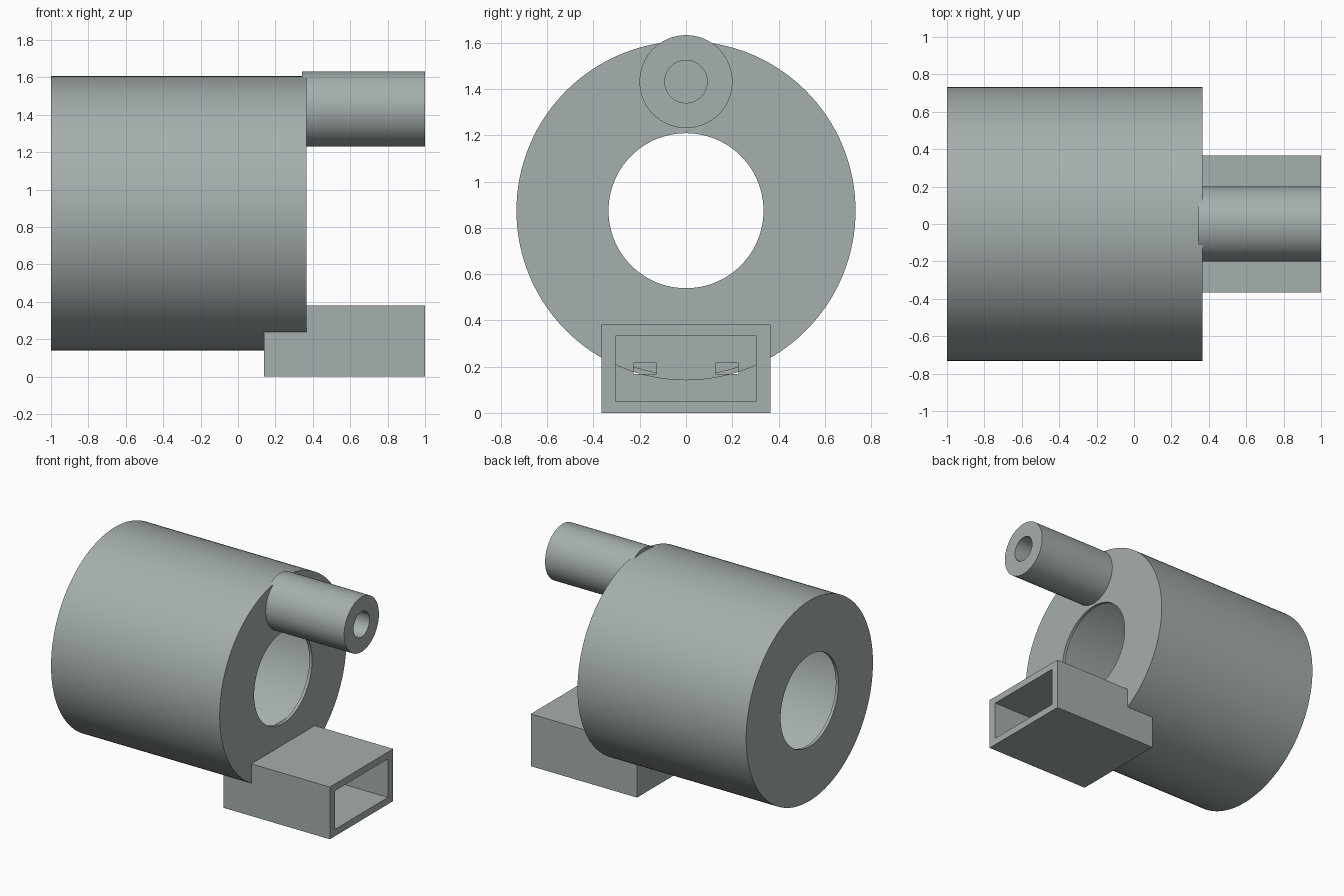
import bpy, bmesh, math
from mathutils import Matrix, Vector

if "Cube" in bpy.data.objects:
    bpy.data.objects.remove(bpy.data.objects["Cube"])

grey = bpy.data.materials.new("blue_grey")
grey.diffuse_color = (0.38, 0.425, 0.425, 1)
grey.use_nodes = True
grey.node_tree.nodes["Principled BSDF"].inputs["Base Color"].default_value = grey.diffuse_color


def to_object(name, bm):
    bmesh.ops.recalc_face_normals(bm, faces=bm.faces[:])
    mesh = bpy.data.meshes.new(name)
    bm.to_mesh(mesh)
    bm.free()
    mesh.materials.append(grey)
    ob = bpy.data.objects.new(name, mesh)
    bpy.context.collection.objects.link(ob)
    return ob


def activate(ob):
    bpy.ops.object.select_all(action='DESELECT')
    ob.select_set(True)
    bpy.context.view_layer.objects.active = ob


def lathe_x(name, profile, z, sides):
    """Revolve a closed (x, radius) profile around a horizontal x axis at height z."""
    bm = bmesh.new()
    rings = []
    for i in range(sides):
        a = 2 * math.pi * i / sides
        rings.append([bm.verts.new((x, r * math.sin(a), z + r * math.cos(a)))
                      for x, r in profile])
    n = len(profile)
    for i in range(sides):
        a, b = rings[i], rings[(i + 1) % sides]
        for j in range(n):
            k = (j + 1) % n
            bm.faces.new((a[j], a[k], b[k], b[j]))
    ob = to_object(name, bm)
    activate(ob)
    bpy.ops.object.shade_smooth_by_angle(angle=math.radians(30))
    return ob


def box(name, lo, hi):
    lo, hi = Vector(lo), Vector(hi)
    bm = bmesh.new()
    bmesh.ops.create_cube(bm, size=1, matrix=Matrix.Translation((lo + hi) / 2)
                          @ Matrix.Diagonal((*(hi - lo), 1)))
    return to_object(name, bm)


def cut(ob, cutters):
    for c in cutters:
        mod = ob.modifiers.new("cut", 'BOOLEAN')
        mod.operation, mod.solver, mod.object = 'DIFFERENCE', 'EXACT', c
        activate(ob)
        bpy.ops.object.modifier_apply(modifier=mod.name)


# Hollow drum with an open centre in both end plates
AXIS_Z, R, HOLE, X0, X1, T = 0.874, 0.733, 0.335, -1.0, 0.365, 0.022
drum = lathe_x("drum", [(X0, HOLE), (X0, R), (X1, R), (X1, HOLE),
                        (X1 - T, HOLE), (X1 - T, R - T),
                        (X0 + T, R - T), (X0 + T, HOLE)], AXIS_Z, 128)

# Round pipe at the top
PIPE_Z, BORE = 1.432, 0.092
pipe = lathe_x("pipe", [(0.341, BORE), (0.341, 0.201), (1, 0.201), (1, BORE)], PIPE_Z, 64)

# Rectangular duct at the bottom, open at the front end
duct = box("duct", (0.14, -0.366, 0), (1, 0.366, 0.382))
cavity = box("duct_cavity", (0.19, -0.305, 0.05), (1.1, 0.305, 0.332))

# Two slots through the duct's back wall and the drum plate
slots = [box("slot_cutter", (0.138, y - 0.05, 0.168), (0.5, y + 0.05, 0.215))
         for y in (-0.178, 0.178)]
bore = lathe_x("bore_cutter", [(0.3, 0.0001), (0.3, BORE), (0.4, BORE), (0.4, 0.0001)],
               PIPE_Z, 64)

cut(duct, [cavity] + slots)
cut(drum, slots + [bore])

# Remove the cutters
for c in [cavity, bore] + slots:
    bpy.data.objects.remove(c)
